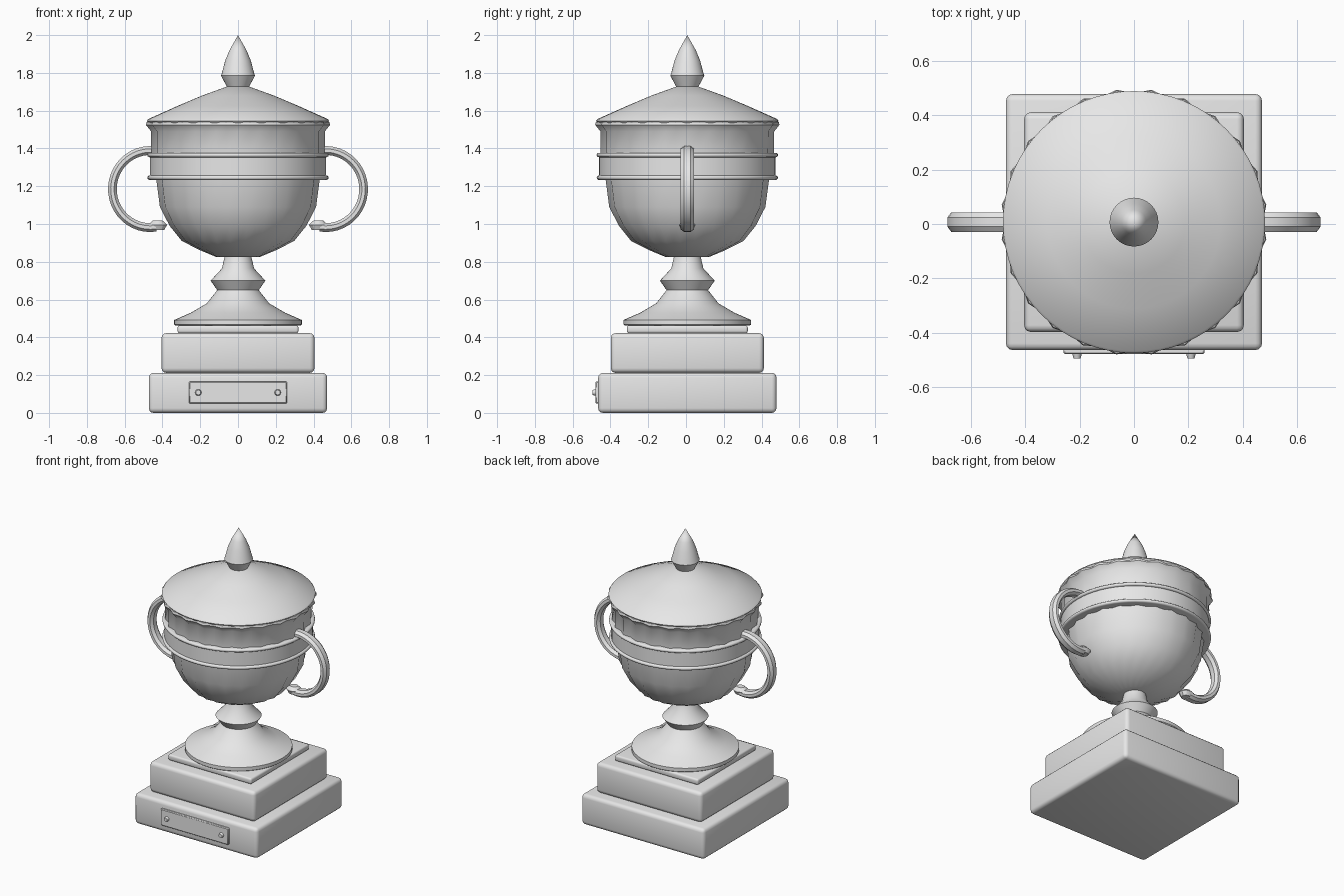
import bpy, bmesh, math
from mathutils import Vector

if "Cube" in bpy.data.objects:
    bpy.data.objects.remove(bpy.data.objects["Cube"], do_unlink=True)

CY = 0.007  # depth of the cup axis

metal = bpy.data.materials.new("plain_grey")
metal.use_nodes = True
GREY = (0.8, 0.8, 0.8, 1)
metal.diffuse_color = GREY
metal.node_tree.nodes["Principled BSDF"].inputs["Base Color"].default_value = GREY


def finish(name, bm, angle=35):
    bmesh.ops.recalc_face_normals(bm, faces=bm.faces)
    mesh = bpy.data.meshes.new(name)
    bm.to_mesh(mesh)
    bm.free()
    obj = bpy.data.objects.new(name, mesh)
    bpy.context.collection.objects.link(obj)
    mesh.materials.append(metal)
    bpy.ops.object.select_all(action="DESELECT")
    bpy.context.view_layer.objects.active = obj
    obj.select_set(True)
    bpy.ops.object.shade_smooth_by_angle(angle=math.radians(angle))
    return obj


def lathe(name, profile, segments=64, flute=0.0, angle=35):
    """Spin (radius, z) points; flute pulls every second column inward."""
    bm = bmesh.new()
    rings = []
    for r, z in profile:
        ring = []
        for i in range(segments):
            a = 2 * math.pi * (i + 0.0) / segments
            k = r * (1 - flute * (i % 2 == 0))
            ring.append(bm.verts.new((k * math.cos(a), CY + k * math.sin(a), z)))
        rings.append(ring)
    for low, high in zip(rings, rings[1:]):
        for i in range(segments):
            j = (i + 1) % segments
            bm.faces.new((low[i], low[j], high[j], high[i]))
    bm.faces.new(rings[0])
    bm.faces.new(rings[-1])
    bmesh.ops.remove_doubles(bm, verts=bm.verts, dist=1e-5)
    return finish(name, bm, angle)


def block(name, size, centre, bevel, segments=3):
    bm = bmesh.new()
    bmesh.ops.create_cube(bm, size=1)
    for v in bm.verts:
        v.co = Vector(c * s for c, s in zip(v.co, size)) + Vector(centre)
    bmesh.ops.bevel(bm, geom=bm.edges[:], offset=bevel, segments=segments,
                    profile=0.5, affect="EDGES")
    return finish(name, bm, 40)


# Square plinth
for name, half, low, high, bevel in (("lower_plinth", 0.472, 0, 0.212, 0.025),
                                     ("upper_plinth", 0.405, 0.212, 0.422, 0.025),
                                     ("foot_plate", 0.32, 0.422, 0.463, 0.012)):
    block(name, (2 * half, 2 * half, high - low), (0, CY, (low + high) / 2), bevel)

# Front plaque with two rivets
block("plaque", (0.52, 0.03, 0.115), (0, CY - 0.472, 0.108), 0.005, 1)
for side, label in ((1, "left"), (-1, "right")):
    bm = bmesh.new()
    bmesh.ops.create_cone(bm, cap_ends=True, segments=12, radius1=0.018,
                          radius2=0.013, depth=0.018)
    for v in bm.verts:
        x, y, z = v.co
        v.co = (x + side * 0.21, -0.486 - z, y + 0.108)
    finish(label + "_rivet", bm)

# Foot, stem, bowl and lid
lathe("foot", [(0.33, 0.462), (0.338, 0.468), (0.338, 0.492), (0.25, 0.53),
               (0.165, 0.58), (0.11, 0.65)])
lathe("stem", [(0.11, 0.65), (0.145, 0.7), (0.085, 0.765), (0.07, 0.83)], angle=30)
lathe("bowl", [(0.115, 0.825), (0.2, 0.86), (0.3, 0.91), (0.365, 0.99), (0.417, 1.09),
               (0.437, 1.24), (0.463, 1.38), (0.464, 1.49), (0.492, 1.525),
               (0.488, 1.54)], segments=48, flute=0.035, angle=50)
lathe("lid", [(0.475, 1.535), (0.483, 1.546), (0.475, 1.556), (0.32, 1.625),
              (0.19, 1.68), (0.06, 1.727)])
lathe("finial", [(0.055, 1.72), (0.09, 1.785), (0.085, 1.8), (0.068, 1.865),
                 (0.045, 1.92), (0, 2.0)], segments=32)

# Belt around the bowl with a rounded ring at each edge
lathe("belt", [(0.467, 1.245), (0.467, 1.365)])
for label, z in (("lower", 1.245), ("upper", 1.365)):
    arc = [math.radians(t) for t in range(-90, 91, 30)]
    lathe(label + "_ring", [(0.467 + 0.013 * math.cos(t), z + 0.012 * math.sin(t))
                            for t in arc])

# Curved handles with chamfered section and a small curled tip
SECTION = [(0.023, 0.017), (0.009, 0.036), (-0.009, 0.036), (-0.023, 0.017)]
SECTION += [(n, -w) for n, w in reversed(SECTION)]
for side, label in ((1, "left"), (-1, "right")):
    bm = bmesh.new()
    rings = []
    for i in range(25):
        a = math.radians(105 - i * 8.5)
        rings.append([bm.verts.new((side * (0.465 + (0.2 + n) * math.cos(a)), CY + w,
                                    1.185 + (0.2 + n) * 1.02 * math.sin(a)))
                      for n, w in SECTION])
    count = len(SECTION)
    for p, q in zip(rings, rings[1:]):
        for i in range(count):
            j = (i + 1) % count
            bm.faces.new((p[i], p[j], q[j], q[i]))
    bm.faces.new(rings[0])
    bm.faces.new(rings[-1])
    finish(label + "_handle", bm, 30)

    bm = bmesh.new()
    bmesh.ops.create_cone(bm, cap_ends=True, segments=10, radius1=0.036,
                          radius2=0.052, depth=0.028)
    bmesh.ops.translate(bm, verts=bm.verts, vec=(0, 0, 0.014))
    top = max(bm.faces, key=lambda f: f.calc_center_median().z)
    inner = bmesh.ops.inset_region(bm, faces=[top], thickness=0.025)
    bmesh.ops.translate(bm, verts=top.verts, vec=(0, 0, 0.022))
    for v in bm.verts:
        v.co = (side * (0.425 + v.co.x), CY + v.co.y * 0.85, 0.968 + v.co.z)
    finish(label + "_handle_tip", bm, 30)
